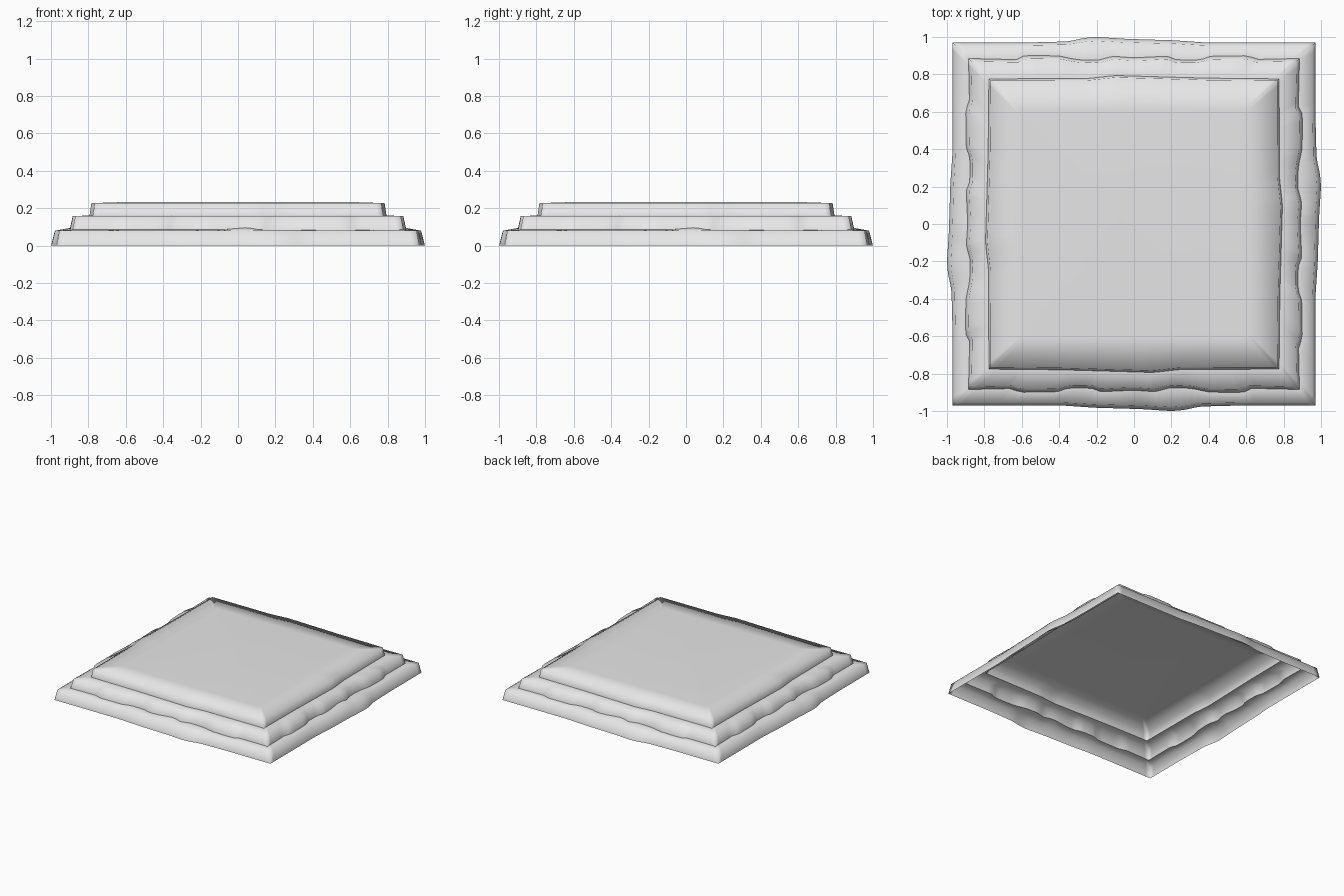
import bpy, bmesh, math

cube = bpy.data.objects.get("Cube")
if cube:
    bpy.data.objects.remove(cube, do_unlink=True)

stone = bpy.data.materials.new("grey stone")
stone.diffuse_color = (0.8, 0.8, 0.8, 1)
stone.use_nodes = True
stone.node_tree.nodes["Principled BSDF"].inputs["Base Color"].default_value = (0.8, 0.8, 0.8, 1)

SEGMENTS = 48  # points along each side

# Worn outline of each step: (position along side, outward bulge)
LOWER = [(-1, 0), (-.4, 0), (-.22, .012), (.05, .02), (.2, .03), (.27, .026), (.36, .006), (.6, 0), (1, 0)]
MIDDLE = [(-1, 0), (-.74, -.005), (-.69, .015), (-.46, .012), (-.4, -.008), (-.26, -.008),
          (-.2, .012), (0, .004), (.13, .012), (.22, -.01), (.35, -.006), (.45, .014),
          (.66, .016), (.71, -.006), (1, 0)]
UPPER = [(-1, 0), (-.5, .004), (0, .015), (.13, .018), (.32, .002), (1, 0)]
FLAT = [(-1, 0), (1, 0)]
# Chipped lip height of the lower tread
CHIP = [(-1, 0), (-.1, 0), (.06, .012), (.12, 0), (.6, -.004), (1, 0)]


def sample(curve, t):
    for (a, va), (b, vb) in zip(curve, curve[1:]):
        if t <= b:
            return va + (vb - va) * (t - a) / (b - a)
    return curve[-1][1]


def ring(bm, half, z, outline, wear=1.0, lift=FLAT):
    """One square loop with the same worn side turned to all four directions."""
    verts = []
    for side in range(4):
        c, s = round(math.cos(side * math.pi / 2)), round(math.sin(side * math.pi / 2))
        for i in range(SEGMENTS):
            t = -1 + 2 * i / SEGMENTS
            x, y = t * half, -half - wear * sample(outline, t)
            verts.append(bm.verts.new((c * x - s * y, s * x + c * y, z + sample(lift, t))))
    return verts


def bridge(bm, low, high):
    n = len(low)
    for i in range(n):
        j = (i + 1) % n
        bm.faces.new((low[i], low[j], high[j], high[i])).smooth = True


# Open stepped shell, from the ground up
bm = bmesh.new()
loops = [
    ring(bm, .97, 0, LOWER),
    ring(bm, .955, .081, LOWER, .8),
    ring(bm, .885, .085, MIDDLE, 1, CHIP),
    ring(bm, .87, .157, MIDDLE, .9),
    ring(bm, .776, .162, UPPER),
    ring(bm, .766, .227, UPPER),
    ring(bm, .61, .233, FLAT),
]
for low, high in zip(loops, loops[1:]):
    bridge(bm, low, high)
bm.faces.new(loops[-1]).smooth = True

# Crisp creases where each step meets the tread below it
for loop in (loops[2], loops[4]):
    for i, v in enumerate(loop):
        bm.edges.get((v, loop[(i + 1) % len(loop)])).smooth = False

mesh = bpy.data.meshes.new("stepped_platform")
bm.to_mesh(mesh)
bm.free()
mesh.materials.append(stone)
platform = bpy.data.objects.new("stepped_platform", mesh)
bpy.context.collection.objects.link(platform)
